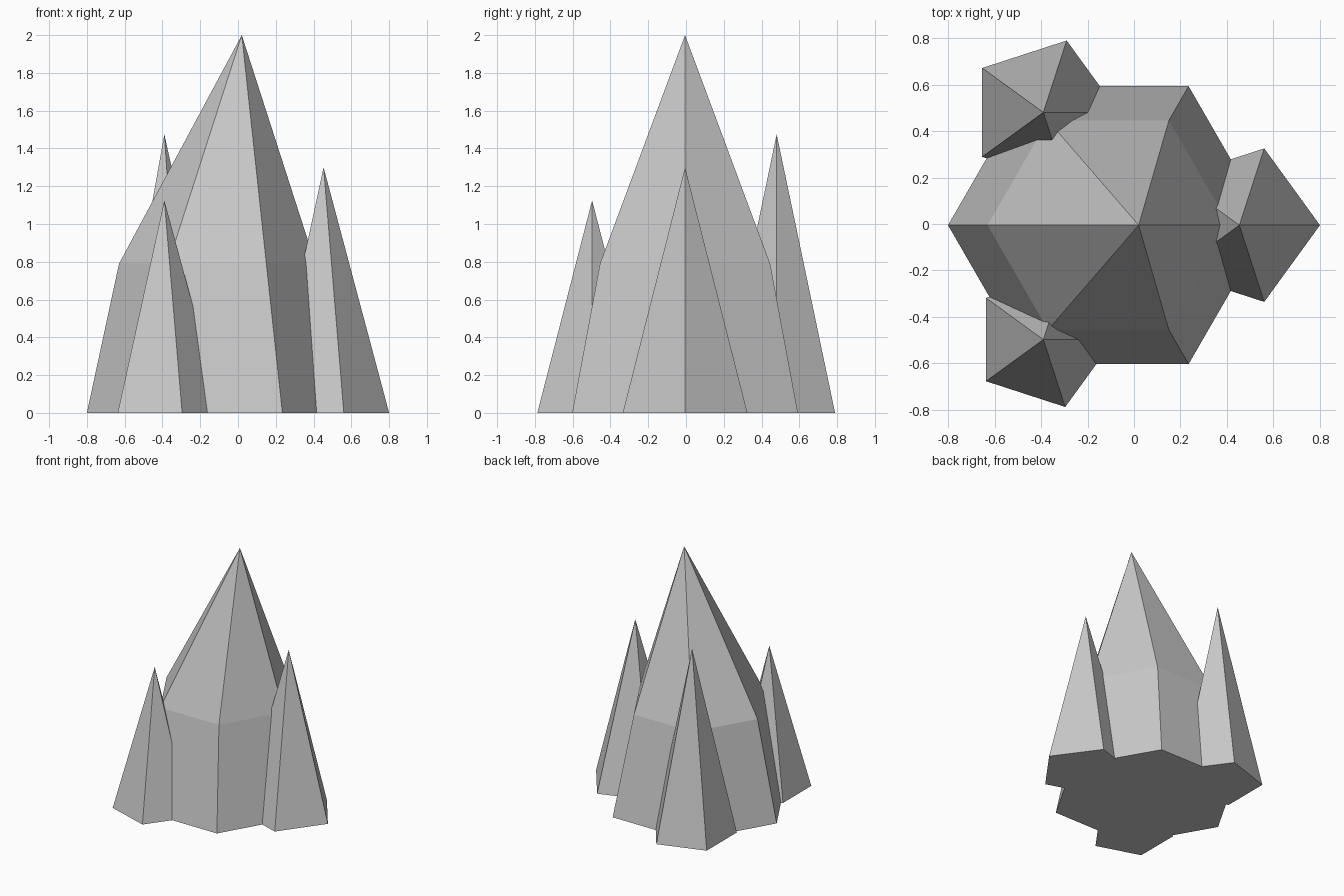
import bpy, math

if "Cube" in bpy.data.objects:
    bpy.data.objects.remove(bpy.data.objects["Cube"])

# One flat stone colour
stone = bpy.data.materials.new("grey stone")
stone.diffuse_color = (0.58, 0.58, 0.58, 1)
stone.use_nodes = True
stone.node_tree.nodes["Principled BSDF"].inputs["Base Color"].default_value = stone.diffuse_color


def spire(name, sides, rings, apex):
    """Faceted spire: rings of (x, y, z, radius) from the base up, closed by an apex point."""
    verts, faces = [], []
    for x, y, z, r in rings:
        for i in range(sides):
            a = math.tau * i / sides
            verts.append((x + r * math.cos(a), y + r * math.sin(a), z))
    verts.append(apex)
    tip = len(verts) - 1
    faces.append(tuple(reversed(range(sides))))
    for k in range(len(rings)):
        for i in range(sides):
            a, b = k * sides + i, k * sides + (i + 1) % sides
            if k < len(rings) - 1:
                faces.append((a, b, b + sides, a + sides))
            else:
                faces.append((a, b, tip))
    mesh = bpy.data.meshes.new(name)
    mesh.from_pydata(verts, [], faces)
    mesh.materials.append(stone)
    obj = bpy.data.objects.new(name, mesh)
    bpy.context.collection.objects.link(obj)


# Large central rock with a shoulder and an off-centre tip
spire("main_spire", 6,
      [(-0.11, -0.005, 0, 0.69), (-0.11, -0.005, 0.79, 0.52)],
      (0.02, -0.005, 2.0))

# Three small five-sided spires around it: x, y, radius, height
for name, x, y, r, h in (("right_spire", 0.453, -0.005, 0.347, 1.30),
                         ("back_spire", -0.39, 0.48, 0.325, 1.475),
                         ("front_spire", -0.39, -0.497, 0.305, 1.125)):
    spire(name, 5, [(x, y, 0, r)], (x, y, h))
